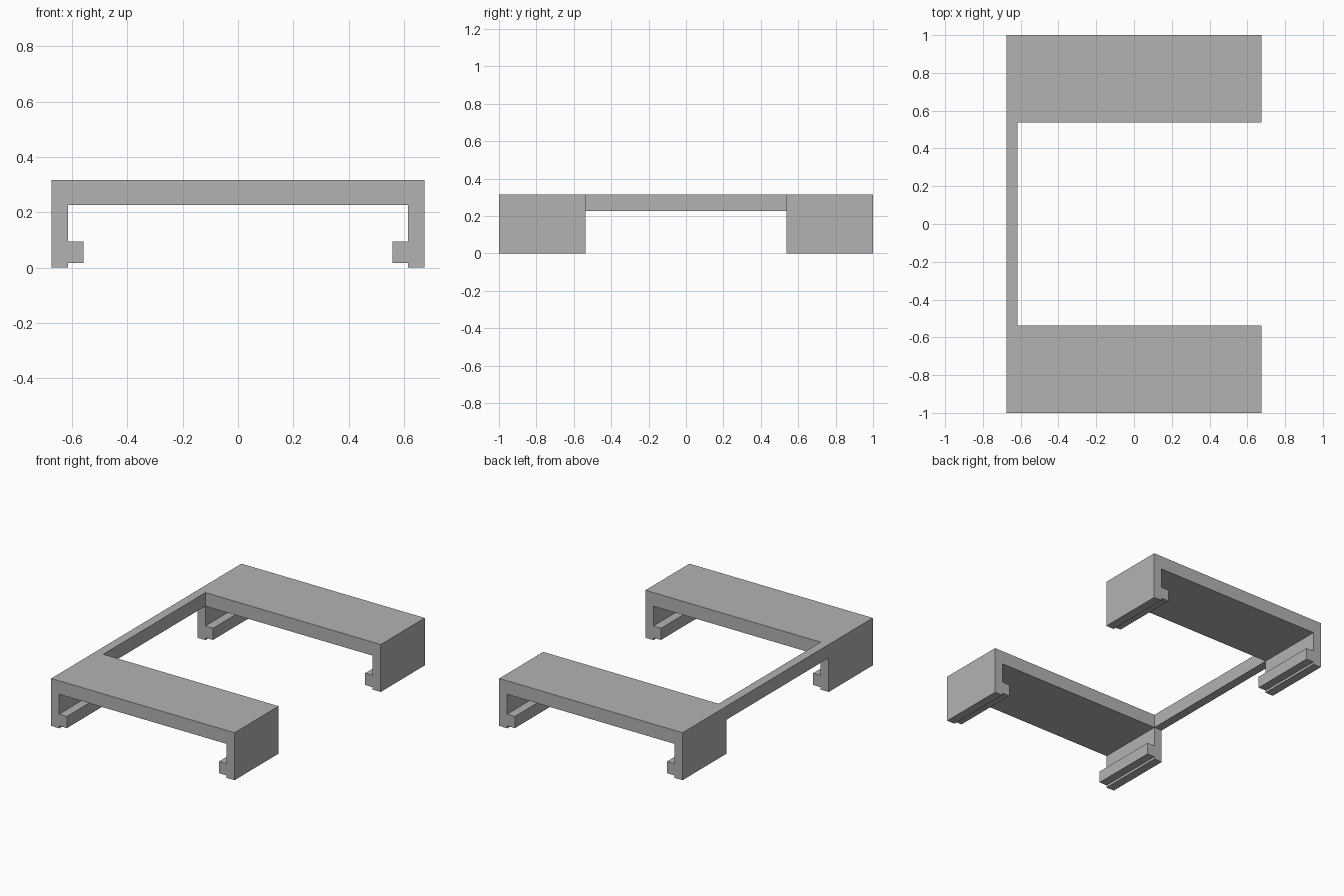
import bpy
import bmesh

cube = bpy.data.objects.get("Cube")
if cube:
    bpy.data.objects.remove(cube, do_unlink=True)

# Single grey finish
grey = bpy.data.materials.new("plain_grey")
grey.use_nodes = True
colour = (0.45, 0.45, 0.45, 1)
grey.diffuse_color = colour
grey.node_tree.nodes["Principled BSDF"].inputs["Base Color"].default_value = colour

HALF_W, INNER, LIP = 0.675, 0.616, 0.56
TOP, UNDER = 0.316, 0.226
LIP_TOP, LIP_LOW = 0.094, 0.016
BACK, GAP = 1.0, 0.537


def extrude_profile(name, profile, y0, y1, capped=True):
    """Sweep an x/z outline along y."""
    bm = bmesh.new()
    near = [bm.verts.new((x, y0, z)) for x, z in profile]
    far = [bm.verts.new((x, y1, z)) for x, z in profile]
    n = len(profile)
    for i in range(n):
        j = (i + 1) % n
        bm.faces.new((near[i], near[j], far[j], far[i]))
    if capped:
        bm.faces.new(near)
        bm.faces.new(far[::-1])
    bmesh.ops.recalc_face_normals(bm, faces=bm.faces)
    mesh = bpy.data.meshes.new(name)
    bm.to_mesh(mesh)
    bm.free()
    mesh.materials.append(grey)
    obj = bpy.data.objects.new(name, mesh)
    bpy.context.collection.objects.link(obj)
    return obj


# Clip bracket outline: one half, mirrored to the other side
half = [(HALF_W, TOP), (HALF_W, 0), (INNER, 0), (INNER, LIP_LOW),
        (LIP, LIP_LOW), (LIP, LIP_TOP), (INNER, LIP_TOP), (INNER, UNDER)]
outline = half + [(-x, z) for x, z in reversed(half)]
extrude_profile("front_bracket", outline, -BACK, -GAP)
extrude_profile("back_bracket", outline, GAP, BACK)

# Side rail joining the brackets, open ended where it meets them
rail = [(-HALF_W, UNDER), (-INNER, UNDER), (-INNER, TOP), (-HALF_W, TOP)]
extrude_profile("side_rail", rail, -GAP, GAP, capped=False)
